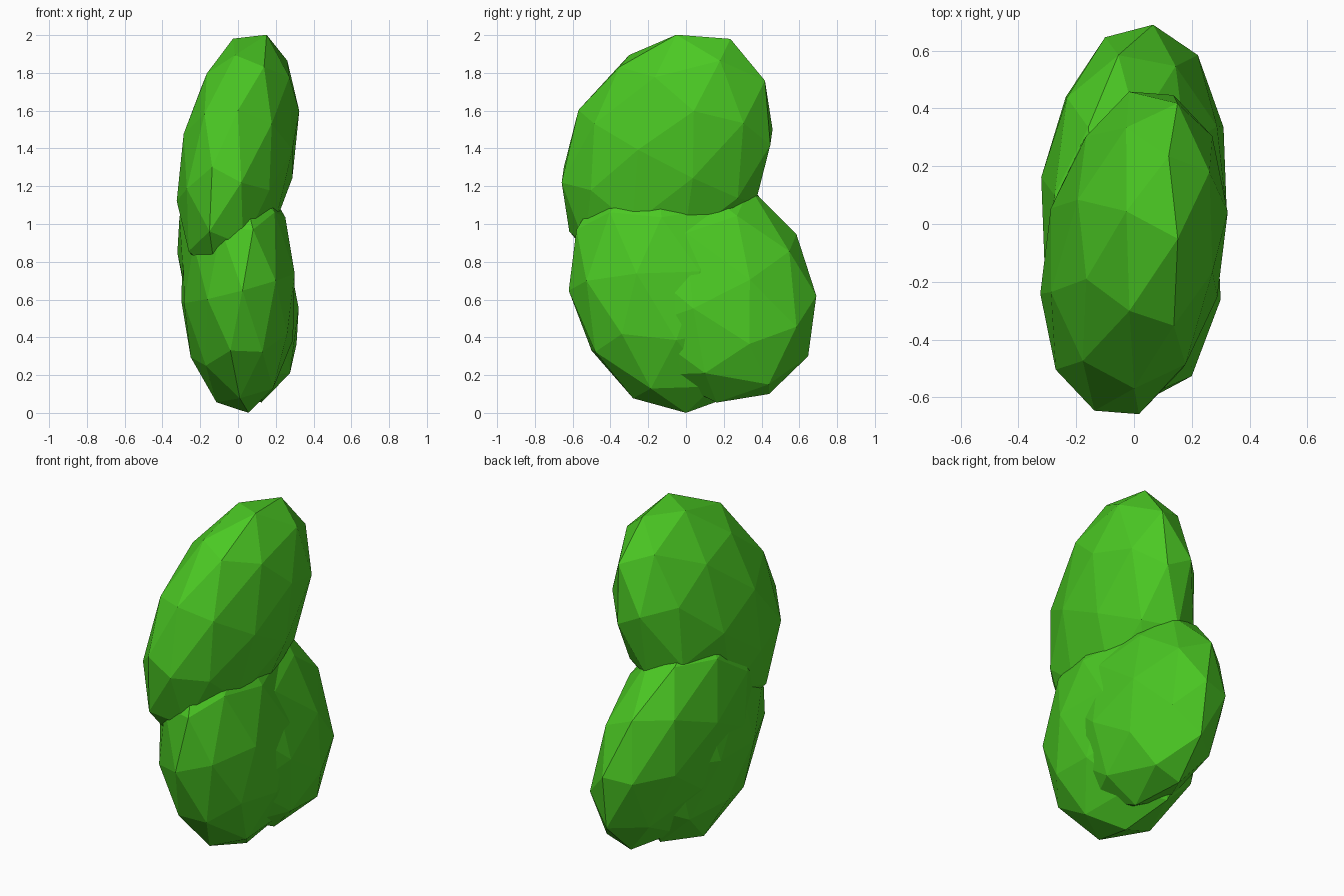
import bpy, bmesh
from mathutils import Matrix, Vector

if "Cube" in bpy.data.objects:
    bpy.data.objects.remove(bpy.data.objects["Cube"])

green = bpy.data.materials.new("leaf_green")
green.diffuse_color = (0.07, 0.58, 0.017, 1.0)
green.use_nodes = True
green.node_tree.nodes["Principled BSDF"].inputs["Base Color"].default_value = green.diffuse_color


def lobe(name, centre, corners):
    """Low-poly ellipsoid: an icosphere stretched so that one of its
    original triangles lands on three given corners (relative to centre)."""
    bm = bmesh.new()
    bmesh.ops.create_icosphere(bm, subdivisions=1, radius=1.0)
    base = Matrix([v.co.copy() for v in bm.faces[:][0].verts]).transposed()
    bm.free()

    bm = bmesh.new()
    bmesh.ops.create_icosphere(bm, subdivisions=2, radius=1.0)
    stretch = Matrix([Vector(c) for c in corners]).transposed() @ base.inverted()
    for v in bm.verts:
        v.co = stretch @ v.co
    bmesh.ops.recalc_face_normals(bm, faces=bm.faces[:])
    mesh = bpy.data.meshes.new(name)
    bm.to_mesh(mesh)
    bm.free()
    mesh.materials.append(green)
    obj = bpy.data.objects.new(name, mesh)
    obj.location = centre
    bpy.context.collection.objects.link(obj)
    return obj


# upper lobe, leaning to the right and back
lobe("upper_lobe", (0, -0.10, 1.36),
     [(0.12, 0.335, 0.62), (0.138, -0.252, 0.472), (-0.165, -0.09, 0.437)])

# rear lower lobe, leaning the other way
lobe("rear_lower_lobe", (0, 0.10, 0.70),
     [(0.053, 0.34, -0.60), (0.31, 0.235, -0.335), (0.066, 0.59, -0.08)])

# front lower lobe
lobe("front_lower_lobe", (0, -0.08, 0.665),
     [(-0.04, -0.42, -0.335), (0.26, -0.26, -0.247), (0.08, -0.50, 0.305)])
